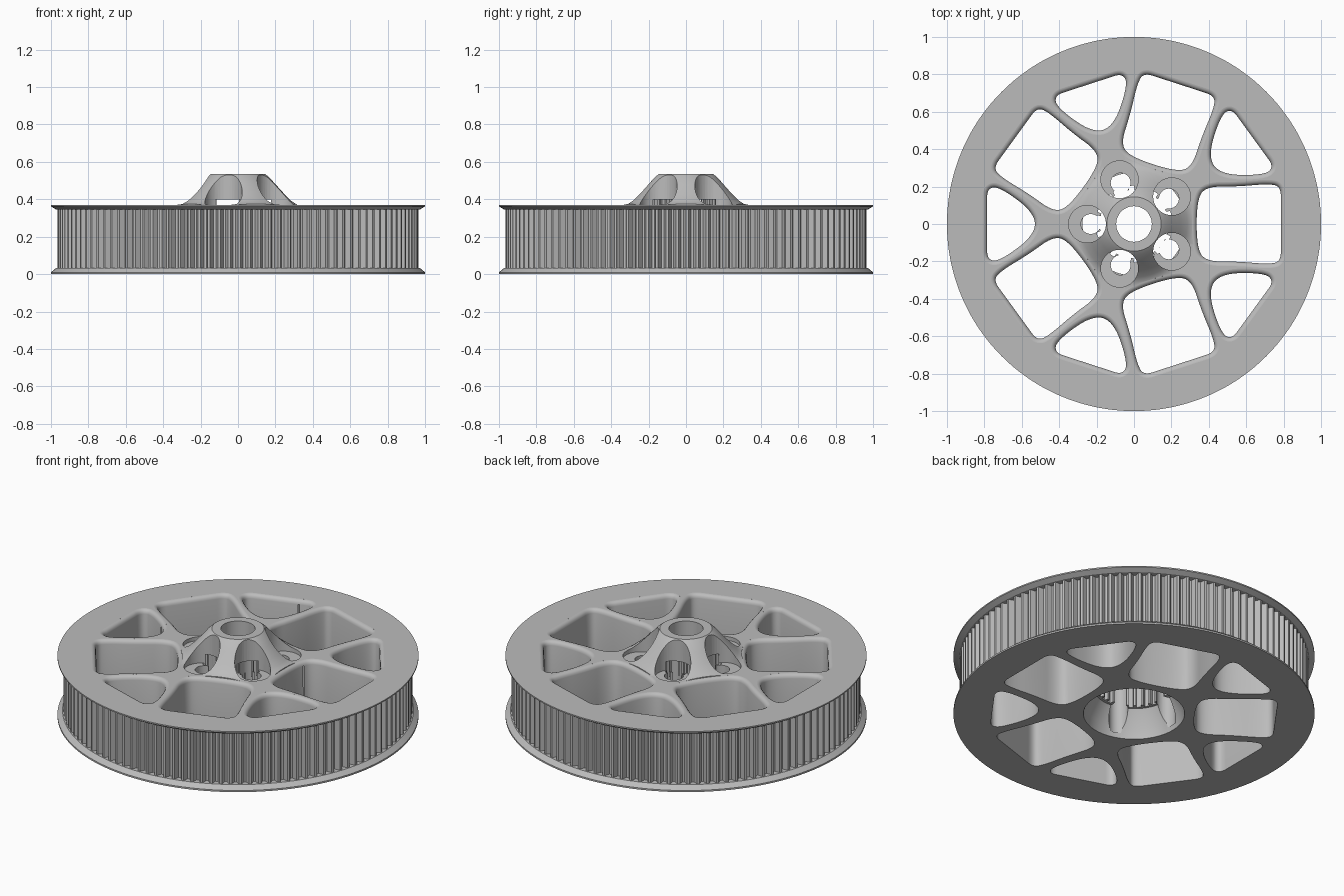
import bpy, bmesh
from math import sin, cos, tau, radians

if "Cube" in bpy.data.objects:
    bpy.data.objects.remove(bpy.data.objects["Cube"])

TEETH, SPLINES, STEP = 112, 28, 4
N = TEETH * STEP

grey = bpy.data.materials.new("satin grey")
grey.use_nodes = True
colour = (0.5, 0.5, 0.5, 1)
grey.diffuse_color = colour
grey.node_tree.nodes["Principled BSDF"].inputs["Base Color"].default_value = colour


def new_object(name, bm):
    bmesh.ops.recalc_face_normals(bm, faces=bm.faces)
    mesh = bpy.data.meshes.new(name)
    bm.to_mesh(mesh)
    bm.free()
    mesh.materials.append(grey)
    ob = bpy.data.objects.new(name, mesh)
    bpy.context.collection.objects.link(ob)
    return ob


def bridge(bm, a, b):
    n = len(a)
    for i in range(n):
        j = (i + 1) % n
        bm.faces.new((a[i], a[j], b[j], b[i]))


def prism(bm, rings):
    """Closed solid through a stack of equal-length rings."""
    loops = [[bm.verts.new(p) for p in ring] for ring in rings]
    for a, b in zip(loops, loops[1:]):
        bridge(bm, a, b)
    bm.faces.new(loops[0])
    bm.faces.new(loops[-1])


# Radius rules for the belt teeth and the inner spline
def belt(i, r):
    return r if i % STEP < 2 else r - 0.03


def spline(i, r):
    period = N // SPLINES
    return r if i % period < period * 0.6 else r - 0.022


def plain(i, r):
    return r


# Flanged rim, hub cone, bore and underside recess as one closed profile
profile = [
    (1.0, 0.0, plain), (1.0, 0.01, plain), (0.972, 0.033, plain),
    (0.966, 0.033, belt), (0.966, 0.345, belt), (0.972, 0.345, plain),
    (1.0, 0.362, plain), (1.0, 0.37, plain),
    (0.335, 0.37, plain), (0.31, 0.375, plain), (0.285, 0.392, plain),
    (0.25, 0.426, plain), (0.2, 0.481, plain), (0.165, 0.52, plain),
    (0.145, 0.535, plain), (0.095, 0.535, plain), (0.095, 0.4, plain),
    (0.205, 0.4, spline), (0.205, 0.16, spline), (0.22, 0.16, plain),
    (0.27, 0.06, plain), (0.28, 0.0, plain),
]
bm = bmesh.new()
loops = []
for r, z, rule in profile:
    loops.append([bm.verts.new((rule(i, r) * cos(tau * i / N),
                                rule(i, r) * sin(tau * i / N), z))
                  for i in range(N)])
for a, b in zip(loops, loops[1:] + loops[:1]):
    bridge(bm, a, b)
pulley = new_object("belt_pulley", bm)


# Rounded window outline, mirrored about its radial axis
def outline(half, rounds=4):
    pts = half + [(x, -y) for x, y in reversed(half)]
    for _ in range(rounds):
        smooth = []
        for (ax, ay), (bx, by) in zip(pts, pts[1:] + pts[:1]):
            smooth += [(ax * .75 + bx * .25, ay * .75 + by * .25),
                       (ax * .25 + bx * .75, ay * .25 + by * .75)]
        pts = smooth
    return pts


def offset(pts, d):
    out = []
    for i, (x, y) in enumerate(pts):
        (ax, ay), (bx, by) = pts[i - 1], pts[(i + 1) % len(pts)]
        tx, ty = bx - ax, by - ay
        length = (tx * tx + ty * ty) ** 0.5
        out.append((x + d * ty / length, y - d * tx / length))
    return out


def turned(pts, angle, z):
    c, s = cos(angle), sin(angle)
    return [(x * c - y * s, x * s + y * c, z) for x, y in pts]


large = outline([(0.335, 0.12), (0.38, 0.2), (0.55, 0.2),
                 (0.72, 0.215), (0.785, 0.2), (0.785, 0.1)])
small = outline([(0.53, 0.06), (0.72, 0.2), (0.785, 0.19), (0.785, 0.1)])
# The half lists run clockwise, so a negative offset grows the opening
ROUND = 0.025
lip = [(0, -0.1), (0, 0.37 - ROUND)]
lip += [(ROUND * (1 - cos(radians(a))), 0.37 - ROUND + ROUND * sin(radians(a)))
        for a in (30, 55, 75, 88)]
lip.append((ROUND, 0.45))

windows = bmesh.new()
for k in range(5):
    for shape, shift in ((large, 0), (small, 0.5)):
        prism(windows, [turned(offset(shape, -d), tau * (k + shift) / 5, z)
                        for d, z in lip])


# Bolt pockets in the cone and the holes below them
def cylinders(centre, radius, low, high):
    bm = bmesh.new()
    circle = [(centre + radius * cos(tau * i / 40), radius * sin(tau * i / 40))
              for i in range(40)]
    for k in range(5):
        angle = tau * (k + 0.5) / 5
        prism(bm, [turned(circle, angle, low), turned(circle, angle, high)])
    return bm


cutters = [new_object("window_cutter", windows),
           new_object("pocket_cutter", cylinders(0.25, 0.1, 0.347, 0.7)),
           new_object("bolt_hole_cutter", cylinders(0.231, 0.053, 0.03, 0.36))]

bpy.ops.object.select_all(action='DESELECT')
bpy.context.view_layer.objects.active = pulley
pulley.select_set(True)
for cutter in cutters:
    cutter.hide_render = True
    mod = pulley.modifiers.new(cutter.name, 'BOOLEAN')
    mod.operation = 'DIFFERENCE'
    mod.solver = 'EXACT'
    mod.object = cutter
    bpy.ops.object.modifier_apply(modifier=mod.name)
    bpy.data.objects.remove(cutter)
bpy.ops.object.shade_smooth_by_angle(angle=radians(30))
